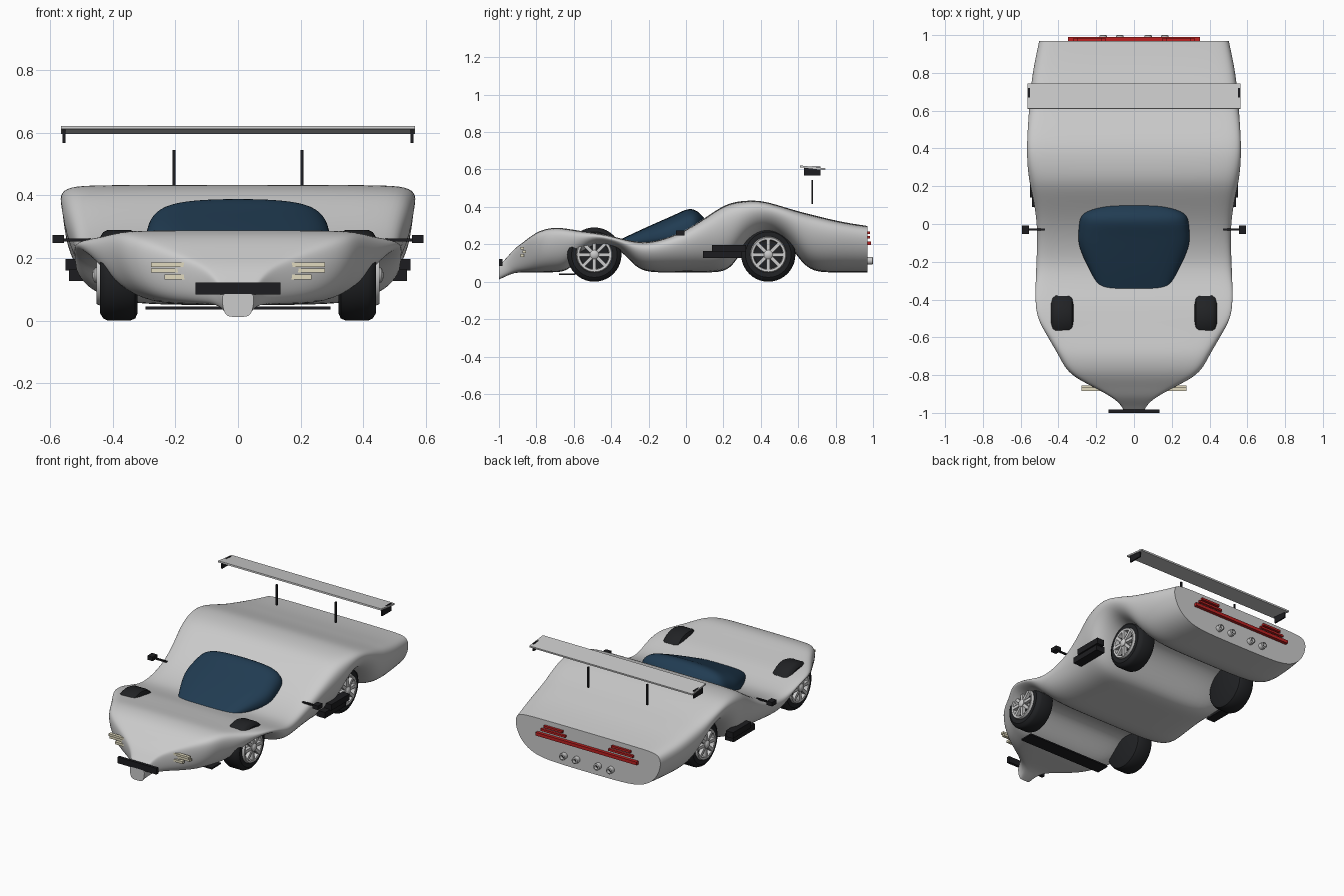
import bpy, bmesh, math
from mathutils import Matrix, Vector

if "Cube" in bpy.data.objects:
    bpy.data.objects.remove(bpy.data.objects["Cube"])


def mat(name, col):
    m = bpy.data.materials.new(name)
    m.diffuse_color = (*col, 1)
    m.use_nodes = True
    m.node_tree.nodes["Principled BSDF"].inputs["Base Color"].default_value = m.diffuse_color
    return m


BLACK = mat("black_trim", (0.012, 0.012, 0.014))
RUBBER = mat("rubber", (0.015, 0.016, 0.018))
GLASS = mat("dark_blue_glass", (0.015, 0.045, 0.085))
RED = mat("red_lamp", (0.5, 0.015, 0.015))
CREAM = mat("cream_lamp", (0.75, 0.7, 0.52))
ALLOY = mat("alloy", (0.75, 0.76, 0.78))


def finish(name, bm, material=None, smooth=None):
    bmesh.ops.recalc_face_normals(bm, faces=bm.faces[:])
    me = bpy.data.meshes.new(name)
    bm.to_mesh(me)
    bm.free()
    ob = bpy.data.objects.new(name, me)
    bpy.context.collection.objects.link(ob)
    if material:
        me.materials.append(material)
    if smooth:
        bpy.ops.object.select_all(action='DESELECT')
        bpy.context.view_layer.objects.active = ob
        ob.select_set(True)
        bpy.ops.object.shade_smooth_by_angle(angle=math.radians(smooth))
    return ob


def add_box(bm, x, y, z, rot=None):
    """Box between the (min, max) pairs."""
    size = Vector((x[1] - x[0], y[1] - y[0], z[1] - z[0]))
    mid = Vector((sum(x) / 2, sum(y) / 2, sum(z) / 2))
    m = Matrix.Translation(mid) @ (rot or Matrix()) @ Matrix.Diagonal((*size, 1))
    bmesh.ops.create_cube(bm, size=1, matrix=m)


def boxes(name, specs, material=None, rot=None):
    bm = bmesh.new()
    for s in specs:
        add_box(bm, *s, rot)
    return finish(name, bm, material)


def both(s, x0, x1):
    return tuple(sorted((s * x0, s * x1)))


def loft(name, stations, section, material=None, levels=2):
    """Skin mirrored half sections; stations are (y, half width, bottom, top)."""
    bm = bmesh.new()
    crease = bm.edges.layers.float.new("crease_edge")
    rings = []
    for y, w, zb, zt in stations:
        full = section + [(-a, b) for a, b in reversed(section) if a > 0]
        rings.append([bm.verts.new((a * w, y, zb + b * (zt - zb))) for a, b in full])
    n = len(rings[0])
    for r0, r1 in zip(rings, rings[1:]):
        for i in range(n):
            f = bm.faces.new((r0[i], r0[(i + 1) % n], r1[(i + 1) % n], r1[i]))
            f.smooth = True
    for r in (rings[0], rings[-1]):
        cap = bm.faces.new(r)
        for e in cap.edges:
            e[crease] = 1.0
            e.smooth = False
    ob = finish(name, bm, material)
    sub = ob.modifiers.new("smooth", 'SUBSURF')
    sub.levels = sub.render_levels = levels
    return ob


def lathe(name, profile, centre, axis, material, steps=40, closed=False):
    """Revolve (radius, offset) points around the x or y axis."""
    bm = bmesh.new()
    rot = Matrix() if axis == 'X' else Matrix.Rotation(math.pi / 2, 4, 'Z')
    vs = [bm.verts.new((o, 0, r)) for r, o in profile]
    es = [bm.edges.new(p) for p in zip(vs, vs[1:])]
    if closed:
        es.append(bm.edges.new((vs[-1], vs[0])))
    bmesh.ops.spin(bm, geom=vs + es, cent=(0, 0, 0), axis=(1, 0, 0),
                   angle=2 * math.pi, steps=steps, use_merge=True)
    bmesh.ops.remove_doubles(bm, verts=bm.verts[:], dist=1e-5)
    bm.transform(Matrix.Translation(centre) @ rot)
    return finish(name, bm, material, 35)


# body: bowl-bottomed sections whose floor rises over each axle
body_section = [(0, 0), (.5, 0), (.75, .06), (.92, .28), (1, .6),
                (1.01, .85), (.96, .98), (.8, 1), (.4, 1.005), (0, 1.005)]
loft("body", [
    (-1.0, .05, .012, .085), (-.96, .065, .03, .125), (-.92, .11, .048, .175),
    (-.87, .20, .05, .21), (-.82, .30, .05, .25), (-.77, .36, .05, .277),
    (-.70, .395, .05, .29), (-.64, .43, .055, .283), (-.58, .465, .11, .273),
    (-.5, .51, .195, .262), (-.42, .52, .19, .25), (-.34, .52, .165, .228),
    (-.27, .517, .075, .213), (-.2, .515, .05, .208), (-.1, .51, .05, .232),
    (0, .512, .05, .275), (.1, .525, .05, .338), (.19, .545, .05, .40),
    (.25, .556, .08, .423), (.32, .563, .2, .433), (.4, .565, .26, .433),
    (.48, .562, .255, .412), (.56, .557, .19, .387), (.63, .552, .085, .367),
    (.7, .546, .05, .35), (.8, .535, .05, .325), (.9, .515, .05, .307),
    (.97, .5, .05, .297)], body_section)

# canopy
canopy_section = [(0, 0), (.98, 0), (1, .4), (.97, .68), (.82, .9), (.5, 1), (0, 1.02)]
loft("canopy", [
    (-.345, .18, .19, .228), (-.25, .235, .19, .273), (-.12, .298, .19, .33),
    (-.05, .297, .2, .36), (.01, .292, .2, .39), (.05, .285, .22, .383),
    (.08, .23, .25, .36), (.1, .15, .28, .335)], canopy_section, GLASS)

# wheels: tyre, rim ring, spokes, hub
tyre = [(0, .03), (.088, .03), (.09, .058), (.122, .06), (.138, .05), (.145, .035),
        (.145, -.035), (.138, -.052), (.12, -.06), (0, -.06)]
rim = [(.076, .045), (.08, .07), (.092, .072), (.097, .06), (.095, .04)]
hub = [(0, .085), (.016, .083), (.024, .076), (.024, .03), (0, .03)]
for side, s in (("left", 1), ("right", -1)):
    for end, y in (("front", -.49), ("rear", .44)):
        c = Vector((s * .38, y, .145))
        tag = f"{end}_{side}"
        flip = lambda prof: [(r, s * o) for r, o in prof]
        lathe("tyre_" + tag, flip(tyre), c, 'X', RUBBER)
        lathe("rim_" + tag, flip(rim), c, 'X', ALLOY, closed=True)
        lathe("hub_" + tag, flip(hub), c, 'X', ALLOY, 20)
        bm = bmesh.new()
        for k in range(8):
            part = bmesh.new()
            add_box(part, both(s, .05, .072), (-.009, .009), (.015, .082))
            part.transform(Matrix.Translation(c) @ Matrix.Rotation(k * math.pi / 4, 4, 'X'))
            tmp = bpy.data.meshes.new("spoke_part")
            part.to_mesh(tmp)
            part.free()
            bm.from_mesh(tmp)
            bpy.data.meshes.remove(tmp)
        finish("spokes_" + tag, bm, ALLOY)

# front plate and splitter
boxes("nose_bar", [((-.135, .135), (-1.0, -.982), (.083, .122))], BLACK)
boxes("front_splitter", [((-.295, .295), (-.68, -.592), (.036, .045))], BLACK)

# rear wing blade, tilted with the front edge raised
boxes("wing_blade", [((-.565, .565), (.61, .745), (.604, .614))], None,
      Matrix.Rotation(math.radians(-6.5), 4, 'X'))

for side, s in (("left", 1), ("right", -1)):
    # wing supports
    boxes("wing_endplate_" + side, [(both(s, .551, .56), (.63, .72), (.567, .615))], BLACK)
    boxes("wing_strut_" + side, [(both(s, .2, .209), (.671, .68), (.415, .545))], BLACK)
    # headlight strips
    boxes("headlight_" + side, [
        (both(s, .135, .278), (-.885, -.865), (.172, .186)),
        (both(s, .135, .278), (-.875, -.855), (.153, .167)),
        (both(s, .135, .235), (-.885, -.865), (.132, .147))], CREAM)
    # door mirror
    boxes("mirror_" + side, [
        (both(s, .555, .592), (-.053, -.007), (.248, .273)),
        (both(s, .47, .56), (-.035, -.024), (.253, .262))], BLACK)
    # side intake
    boxes("side_intake_" + side, [
        (both(s, .48, .54), (.09, .30), (.127, .165)),
        (both(s, .5, .55), (.14, .32), (.16, .197))], BLACK)
    # short tail lamps and exhaust pipes
    boxes("tail_lamp_" + side, [
        (both(s, .17, .30), (.965, .985), (.255, .268)),
        (both(s, .15, .32), (.965, .985), (.231, .244))], RED)
    for i, x in enumerate((.075, .163)):
        at = Vector((s * x, 0, .112))
        lathe(f"exhaust_{side}_{i}", [(.013, .95), (.02, .95), (.02, .997), (.013, 1.0)],
              at, 'Y', ALLOY, 20, closed=True)
        lathe(f"exhaust_bore_{side}_{i}", [(0, .98), (.0135, .98)], at, 'Y', BLACK, 20)

# full-width tail lamp
boxes("tail_light_bar", [((-.35, .35), (.965, .99), (.195, .215))], RED)
